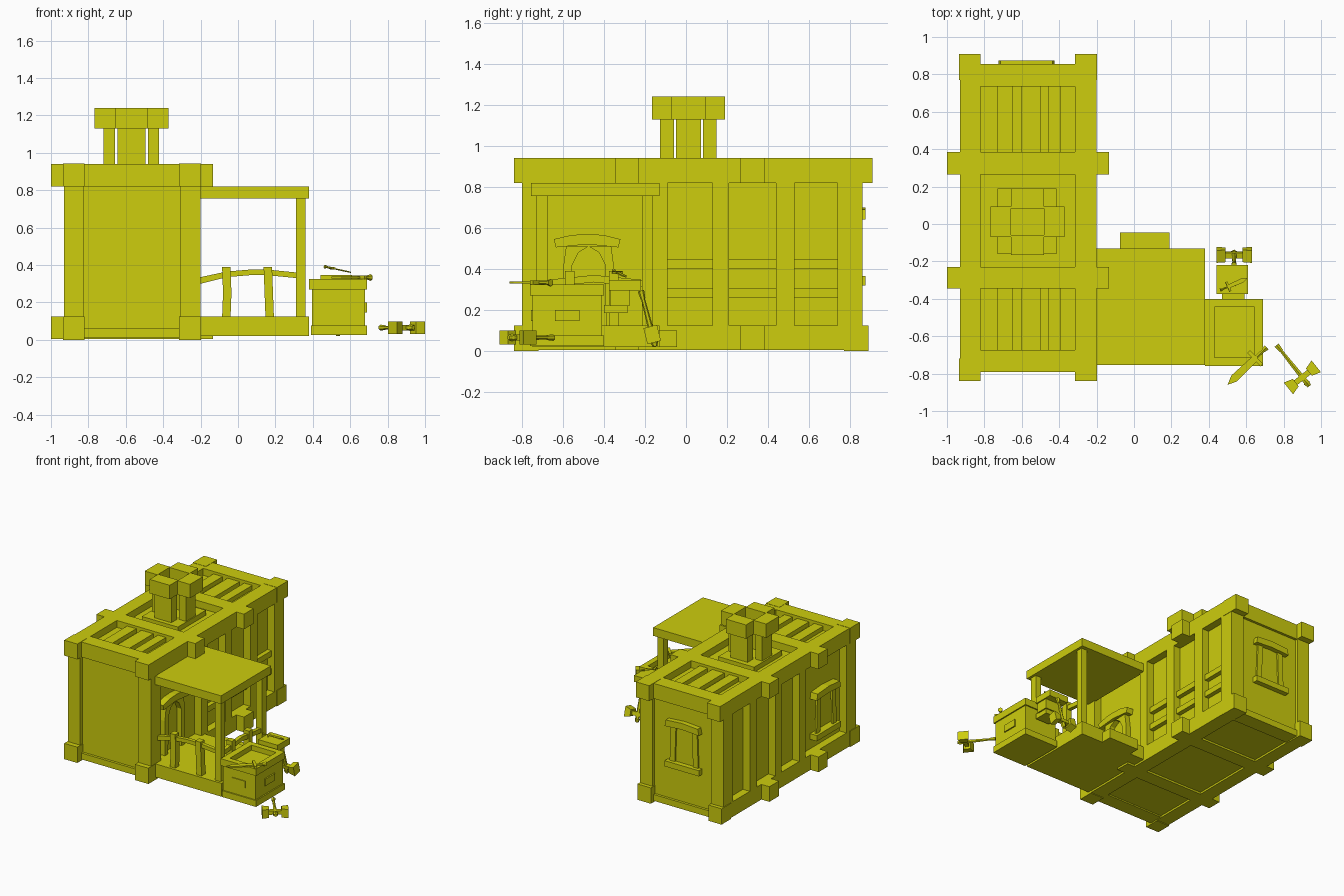
import bpy, bmesh, math
from mathutils import Matrix, Vector

mat = bpy.data.materials.new("olive_yellow")
mat.diffuse_color = (0.61, 0.61, 0.004, 1)


def finish(name, bm, m=None):
    if m is not None:
        bm.transform(m)
    bmesh.ops.recalc_face_normals(bm, faces=bm.faces)
    me = bpy.data.meshes.new(name)
    bm.to_mesh(me)
    bm.free()
    me.materials.append(mat)
    ob = bpy.data.objects.new(name, me)
    bpy.context.collection.objects.link(ob)
    return ob


def box(name, x0, x1, y0, y1, z0, z1, m=None):
    bm = bmesh.new()
    s = Matrix.Translation(((x0 + x1) / 2, (y0 + y1) / 2, (z0 + z1) / 2))
    bmesh.ops.create_cube(bm, size=1, matrix=s @ Matrix.Diagonal((x1 - x0, y1 - y0, z1 - z0, 1)))
    return finish(name, bm, m)


def prism(name, pts, axis, lo, hi, m=None):
    """Extrude a 2D outline along axis x, y or z."""
    def at(u, v, w):
        return {"x": (w, u, v), "y": (u, w, v), "z": (u, v, w)}[axis]
    bm = bmesh.new()
    a = [bm.verts.new(at(u, v, lo)) for u, v in pts]
    b = [bm.verts.new(at(u, v, hi)) for u, v in pts]
    bm.faces.new(a)
    bm.faces.new(b)
    n = len(pts)
    for i in range(n):
        bm.faces.new((a[i], a[(i + 1) % n], b[(i + 1) % n], b[i]))
    return finish(name, bm, m)


def rod(name, r0, r1, z0, z1, m):
    bm = bmesh.new()
    bmesh.ops.create_cone(bm, cap_ends=True, segments=6, radius1=r0, radius2=r1, depth=z1 - z0,
                          matrix=Matrix.Translation((0, 0, (z0 + z1) / 2)))
    return finish(name, bm, m)


def frame(org, xa, ya, za, scale=1):
    m = Matrix([Vector(a).normalized() * scale for a in (xa, ya, za)]).transposed().to_4x4()
    return Matrix.Translation(org) @ m


# building core
box("wall_core", -0.87, -0.26, -0.77, 0.835, 0.02, 0.885)

# long top and bottom beams, cross beams
for x0, x1 in ((-0.93, -0.82), (-0.315, -0.20)):
    box("top_beam", x0, x1, -0.80, 0.86, 0.82, 0.94)
    box("bottom_beam", x0, x1, -0.80, 0.86, 0.005, 0.125)
for y0, y1 in ((0.265, 0.385), (-0.345, -0.23)):
    for z0, z1 in ((0.82, 0.94), (0.005, 0.125)):
        box("cross_beam", -1.0, -0.133, y0, y1, z0, z1)
for y0, y1 in ((0.735, 0.855), (-0.79, -0.675)):
    box("end_top_beam", -0.82, -0.315, y0, y1, 0.82, 0.94)
    box("end_bottom_beam", -0.82, -0.315, y0, y1, 0.01, 0.06)

# corner posts with top and bottom blocks
for x0, x1 in ((-0.935, -0.82), (-0.315, -0.197)):
    for y0, y1, p0, p1 in ((-0.84, -0.72, -0.80, -0.68), (0.77, 0.91, 0.74, 0.86)):
        box("corner_post", x0 + 0.005, x1 - 0.003, p0, p1, 0.06, 0.9)
        box("corner_cap", x0, x1, y0, y1, 0.82, 0.942)
        box("corner_foot", x0, x1, y0, min(y1, 0.89), 0.0, 0.125)

# wall ribs and low slats on the long sides
for x0, x1 in ((-0.93, -0.86), (-0.27, -0.20)):
    for y0, y1 in ((-0.17, -0.09), (0.13, 0.21), (0.44, 0.53)):
        box("wall_rib", x0, x1, y0, y1, 0.12, 0.83)
for y0, y1 in ((-0.09, 0.13), (0.21, 0.44), (0.53, 0.74)):
    for z in (0.26, 0.40):
        box("wall_slat", -0.27, -0.225, y0, y1, z, z + 0.045)

# roof slats in the end bays
for y0, y1 in ((0.385, 0.735), (-0.675, -0.345)):
    for x0, x1 in ((-0.73, -0.65), (-0.605, -0.50), (-0.46, -0.39)):
        box("roof_slat", x0, x1, y0, y1, 0.88, 0.92)

# chimney of four blocks round an open flue
box("chimney_base", -0.73, -0.415, -0.16, 0.19, 0.88, 0.925)
for nm, ox, oy, z0, z1 in (("chimney_shaft", 0.148, 0.138, 0.92, 1.13),
                           ("chimney_cap", 0.198, 0.178, 1.13, 1.24)):
    cx, cy, hx, hy = -0.57, 0.012, 0.088, 0.07
    wx, wy = (0.075, 0.06) if nm == "chimney_shaft" else (hx, 0.082)
    for s in (-1, 1):
        a, b = sorted((cx + s * hx, cx + s * ox))
        box(nm, a, b, cy - wy, cy + wy, z0, z1)
        a, b = sorted((cy + s * hy, cy + s * oy))
        box(nm, cx - wx, cx + wx, a, b, z0, z1)


# windows with crooked frames
def window(axis, c, z, lo, hi, deep):
    h, w = 0.19, 0.15
    prism("window_lintel", [(c - w, z + h - .06), (c, z + h - .05), (c + w, z + h - .06),
                            (c + w - .01, z + h - .01), (c, z + h), (c - w + .01, z + h - .01)], axis, lo, hi)
    prism("window_sill", [(c - w, z - h), (c + w, z - h), (c + w, z - h + .045), (c - w, z - h + .045)], axis, lo, hi)
    for s in (-1, 1):
        prism("window_jamb", [(c + s * .125, z - h + .04), (c + s * .08, z - h + .04),
                              (c + s * .07, z + h - .05), (c + s * .115, z + h - .05)], axis, deep, (lo + hi) / 2)


window("y", -0.575, 0.51, 0.82, 0.875, 0.82)
window("x", -0.46, 0.39, -0.93, -0.86, -0.91)

# door with arched frame
prism("door_header", [(-.645, .545), (-.635, .505), (-.48, .52), (-.33, .505), (-.32, .545),
                      (-.40, .565), (-.48, .57), (-.56, .565)], "x", -0.27, -0.205)
for s in (-1, 1):
    prism("door_jamb", [(-.475 + s * u, v) for u, v in
                        ((.125, .12), (.085, .12), (.08, .42), (.05, .48), (0, .51), (.11, .51), (.125, .40))],
          "x", -0.27, -0.22)

# porch
box("porch_floor", -0.21, 0.38, -0.75, -0.13, 0.02, 0.125)
box("porch_step", -0.075, 0.19, -0.13, -0.045, 0.02, 0.10)
box("canopy", -0.21, 0.38, -0.755, -0.13, 0.755, 0.82)
for y in (-0.73, -0.215):
    box("canopy_post", 0.31, 0.36, y, y + 0.055, 0.12, 0.76)

# crooked railings along the front and right
prism("front_rail", [(-.20, .30), (-.06, .335), (.06, .345), (.16, .345), (.31, .33),
                     (.31, .36), (.16, .375), (.06, .375), (-.06, .365), (-.20, .335)], "y", -0.72, -0.69)
for a, b in ((-0.085, 0.0), (0.137, 0.01)):
    prism("front_rail_post", [(a + b, .12), (a + .045 + b, .12), (a + .05, .25), (a + .045, .39),
                              (a, .39), (a + .005, .25)], "y", -0.73, -0.68)
prism("side_rail", [(-.69, .31), (-.45, .335), (-.20, .31), (-.20, .345), (-.45, .37), (-.69, .345)],
      "x", 0.32, 0.35)
for y in (-0.59, -0.375):
    box("side_rail_post", 0.312, 0.36, y, y + 0.045, 0.12, 0.39)

# crate with a sunken top
box("crate_base", 0.39, 0.69, -0.76, -0.40, 0.025, 0.075)
box("crate_body", 0.395, 0.68, -0.75, -0.41, 0.07, 0.285)
for x0, x1, y0, y1 in ((.38, .43, -.76, -.40), (.645, .69, -.76, -.40), (.43, .645, -.76, -.715), (.43, .645, -.445, -.40)):
    box("crate_rim", x0, x1, y0, y1, 0.27, 0.325)
box("crate_front_plate", 0.475, 0.59, -0.757, -0.75, 0.145, 0.20)
box("crate_side_plate", 0.68, 0.69, -0.64, -0.52, 0.145, 0.20)

# small anvil behind the crate
box("anvil_top", 0.44, 0.61, -0.375, -0.22, 0.295, 0.345)
box("anvil_body", 0.455, 0.60, -0.37, -0.275, 0.22, 0.30)
box("anvil_neck", 0.47, 0.59, -0.40, -0.285, 0.185, 0.225)


# double-headed axes
def axe(m):
    rod("axe_handle", 0.016, 0.009, -0.05, 0.19, m)
    rod("axe_grip", 0.012, 0.016, 0.18, 0.22, m)
    rod("axe_pommel", 0.012, 0.02, -0.06, -0.035, m)
    box("axe_bridge", -0.055, 0.055, -0.015, 0.015, -0.015, 0.015, m)
    for s in (-1, 1):
        prism("axe_head", [(s * .045, -.025), (s * .095, -.04), (s * .095, .04), (s * .045, .025)],
              "y", -0.034, 0.034, m)


axe(frame((0.90, -0.82, 0.065), (0.78, 0.62, 0), (0, 0, 1), (-0.62, 0.78, 0)))
axe(frame((0.535, -0.165, 0.08), (1, 0, 0), (0, 0.97, 0.25), (0, -0.25, 0.97)))


# sword and dagger
def blade(m):
    prism("blade", [(0, 0), (.022, .05), (.018, .2), (-.018, .2), (-.022, .05)], "y", -0.005, 0.005, m)
    box("guard", -0.05, 0.05, -0.01, 0.01, 0.195, 0.215, m)
    rod("hilt", 0.01, 0.01, 0.21, 0.27, m)
    rod("pommel", 0.012, 0.018, 0.265, 0.29, m)


blade(frame((0.50, -0.86, 0.333), (0.69, -0.72, 0), (0, 0, 1), (0.72, 0.69, 0)))
blade(frame((0.605, -0.29, 0.36), (0.4, -0.9, 0), (0.2, 0.1, 1), (-0.9, -0.4, 0.2), 0.55))
